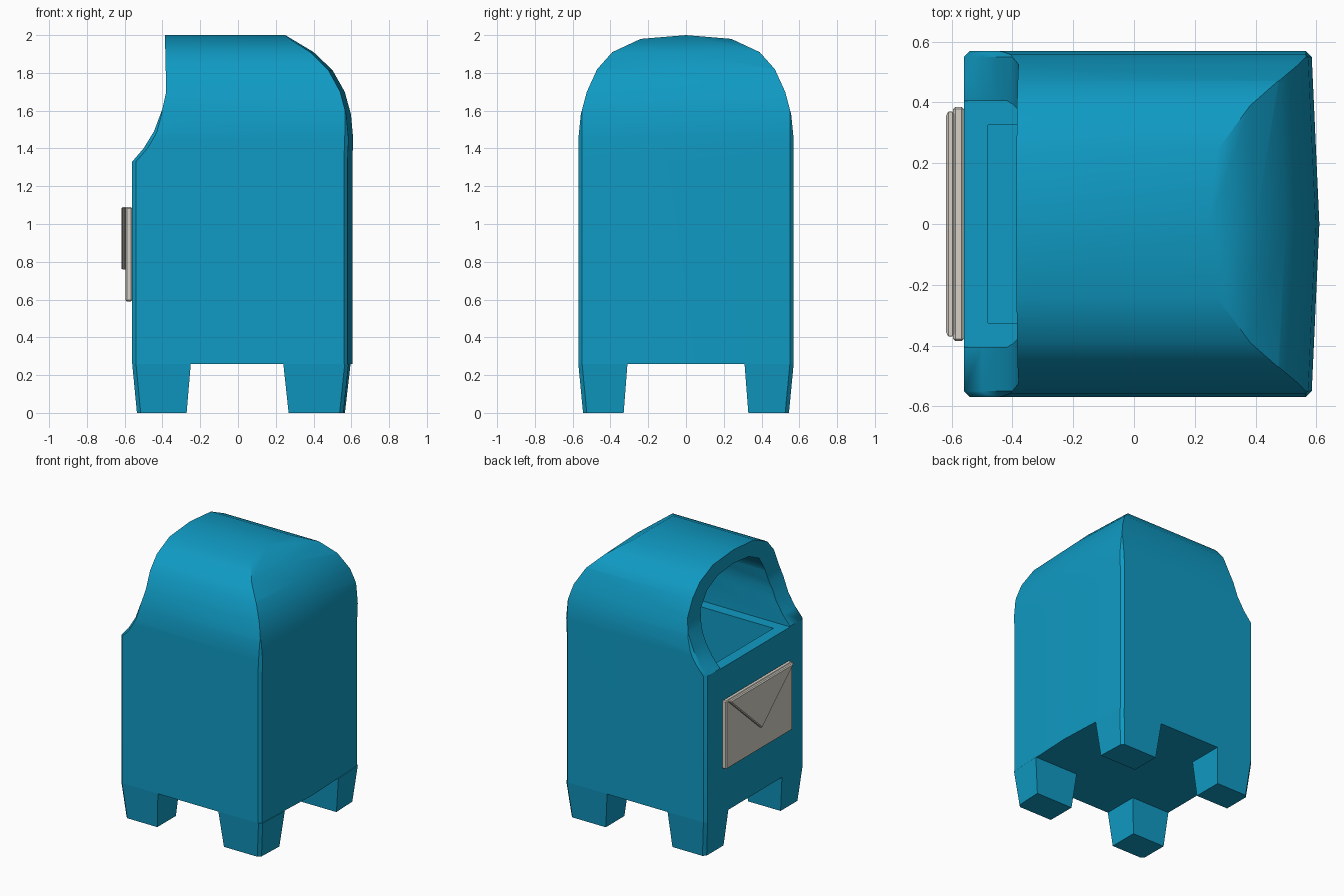
import bpy, bmesh, math

if "Cube" in bpy.data.objects:
    bpy.data.objects.remove(bpy.data.objects["Cube"])


def material(name, rgb):
    m = bpy.data.materials.new(name)
    m.diffuse_color = (*rgb, 1)
    m.use_nodes = True
    m.node_tree.nodes["Principled BSDF"].inputs["Base Color"].default_value = m.diffuse_color
    return m


BLUE = material("post_blue", (0.005, 0.325, 0.55))
PAPER = material("warm_grey", (0.66, 0.63, 0.56))


def loft(name, rings, mat):
    """Solid skinned through a list of equal-length point rings, with end caps."""
    bm = bmesh.new()
    vs = [[bm.verts.new(p) for p in r] for r in rings]
    n = len(vs[0])
    for a, b in zip(vs, vs[1:]):
        for i in range(n):
            j = (i + 1) % n
            bm.faces.new((a[i], a[j], b[j], b[i]))
    bm.faces.new(vs[0])
    bm.faces.new(vs[-1])
    bmesh.ops.recalc_face_normals(bm, faces=bm.faces)
    me = bpy.data.meshes.new(name)
    bm.to_mesh(me)
    bm.free()
    ob = bpy.data.objects.new(name, me)
    bpy.context.collection.objects.link(ob)
    me.materials.append(mat)
    return ob


def activate(ob):
    bpy.ops.object.select_all(action='DESELECT')
    ob.select_set(True)
    bpy.context.view_layer.objects.active = ob


def boolean(ob, tool, op):
    activate(ob)
    m = ob.modifiers.new("cut", 'BOOLEAN')
    m.object, m.operation, m.solver = tool, op, 'EXACT'
    bpy.ops.object.modifier_apply(modifier=m.name)
    bpy.data.objects.remove(tool)


def arch(name, half, x0, x1):
    """Arch section (y, z half outline from the bottom to the crown) run along x."""
    full = half + [(-y, z) for y, z in reversed(half) if y > 0]
    return loft(name, [[(x, y, z) for y, z in full] for x in (x0, x1)], BLUE)


# Body: arched section trimmed by the side profile
body = arch("mailbox_body",
            [(.57, .26), (.57, 1.45), (.557, 1.58), (.525, 1.70), (.47, 1.82),
             (.39, 1.91), (.24, 1.98), (0, 2.0)], -.8, .8)
side = [(-.56, .2), (-.56, 1.33), (-.50, 1.40), (-.445, 1.49), (-.40, 1.61),
        (-.38, 1.70), (-.388, 2.05), (.167, 2.05), (.25, 2.0), (.40, 1.91),
        (.50, 1.815), (.565, 1.70), (.598, 1.58), (.61, 1.45), (.605, 1.33), (.605, .2)]
# stations across y: (y, inset of the front, inset of the slightly bowed back)
stations = [(-.58, .03, .055), (-.55, 0, .025), (0, 0, 0), (.55, 0, .025), (.58, .03, .055)]
trim = loft("side_trim",
            [[(x + f if x < 0 else x - b, y, z) for x, z in side] for y, f, b in stations],
            BLUE)
boolean(body, trim, 'INTERSECT')

# Arched mouth with a floor, and the deep letter well below it
mouth = arch("mouth_cutter",
             [(.405, 1.325), (.405, 1.56), (.372, 1.71), (.30, 1.82), (.18, 1.88), (0, 1.9)],
             -.8, .38)
boolean(body, mouth, 'DIFFERENCE')
well = loft("well_cutter",
            [[(-.48, -.325, z), (.33, -.325, z), (.33, .325, z), (-.48, .325, z)]
             for z in (.36, 1.5)], BLUE)
boolean(body, well, 'DIFFERENCE')
activate(body)
bpy.ops.object.shade_smooth_by_angle(angle=math.radians(38))
wn = body.modifiers.new("normals", 'WEIGHTED_NORMAL')
wn.keep_sharp = True


# Four tapered legs with a chamfered outer corner
def leg(name, sx, sy):
    def ring(z, xi, xo, bow, yi, yo):
        pts = [(xi, yi), (xo + bow, yi), (xo, yo - .02), (xo - .02, yo), (xi, yo)]
        return [(sx * x, sy * y, z) for x, y in pts]
    if sx < 0:
        top = ring(.26, .25, .56, 0, .31, .57)
        foot = ring(0, .272, .535, 0, .33, .545)
    else:
        top = ring(.26, .24, .585, .011, .31, .57)
        foot = ring(0, .268, .558, .008, .33, .545)
    return loft(name, [foot, top], BLUE)


for sx, end in ((-1, "mouth"), (1, "rear")):
    for sy, hand in ((-1, "near"), (1, "far")):
        leg(f"{end}_{hand}_leg", sx, sy)

# Envelope badge: sheet and triangular flap, both softly bevelled
sheet = loft("envelope_sheet",
             [[(x, -.385, .59), (x, .385, .59), (x, .385, 1.09), (x, -.385, 1.09)]
              for x in (-.56, -.595)], PAPER)
flap = loft("envelope_flap",
            [[(x, 0, .755), (x, .375, 1.09), (x, -.375, 1.09)]
             for x in (-.59, -.618)], PAPER)
for ob in (sheet, flap):
    b = ob.modifiers.new("soft_edges", 'BEVEL')
    b.width, b.segments = .007, 1
